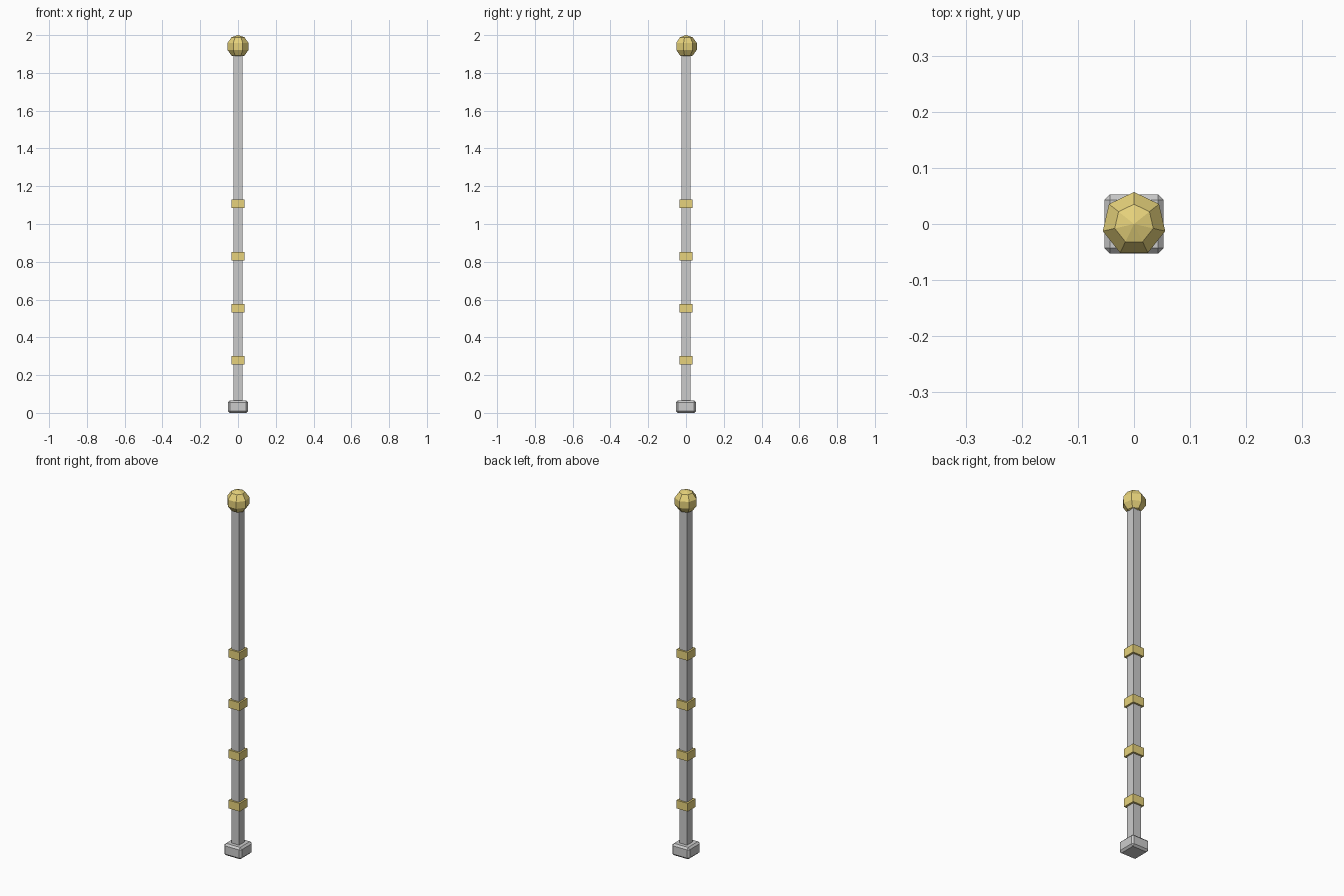
import bpy, math

if "Cube" in bpy.data.objects:
    bpy.data.objects.remove(bpy.data.objects["Cube"])


def material(name, rgb):
    m = bpy.data.materials.new(name)
    m.diffuse_color = (*rgb, 1)
    m.use_nodes = True
    m.node_tree.nodes["Principled BSDF"].inputs["Base Color"].default_value = m.diffuse_color
    return m


gold = material("gold", (0.80, 0.65, 0.20))
silver = material("silver", (0.75, 0.76, 0.78))


def box(name, width, z0, z1, mat):
    """Square block centred on the z axis between two heights."""
    bpy.ops.mesh.primitive_cube_add(size=1, location=(0, 0, (z0 + z1) / 2))
    ob = bpy.context.object
    ob.name = name
    ob.scale = (width, width, z1 - z0)
    bpy.ops.object.transform_apply(location=False, rotation=False, scale=True)
    ob.data.materials.append(mat)
    return ob


# Chamfered foot
foot = box("foot", 0.106, 0.0, 0.065, silver)
bevel = foot.modifiers.new("chamfer", 'BEVEL')
bevel.width = 0.01
bevel.segments = 1

# Square shaft
box("shaft", 0.048, 0.05, 1.92, silver)

# Evenly spaced gold bands
for i in range(4):
    z = 0.278 + 0.276 * i
    box(f"band_{i + 1}", 0.068, z - 0.0225, z + 0.0225, gold)

# Faceted ball on top
bpy.ops.mesh.primitive_uv_sphere_add(segments=7, ring_count=5, radius=0.06,
                                     location=(0, 0, 1.94))
ball = bpy.context.object
ball.name = "top_ball"
ball.data.materials.append(gold)
